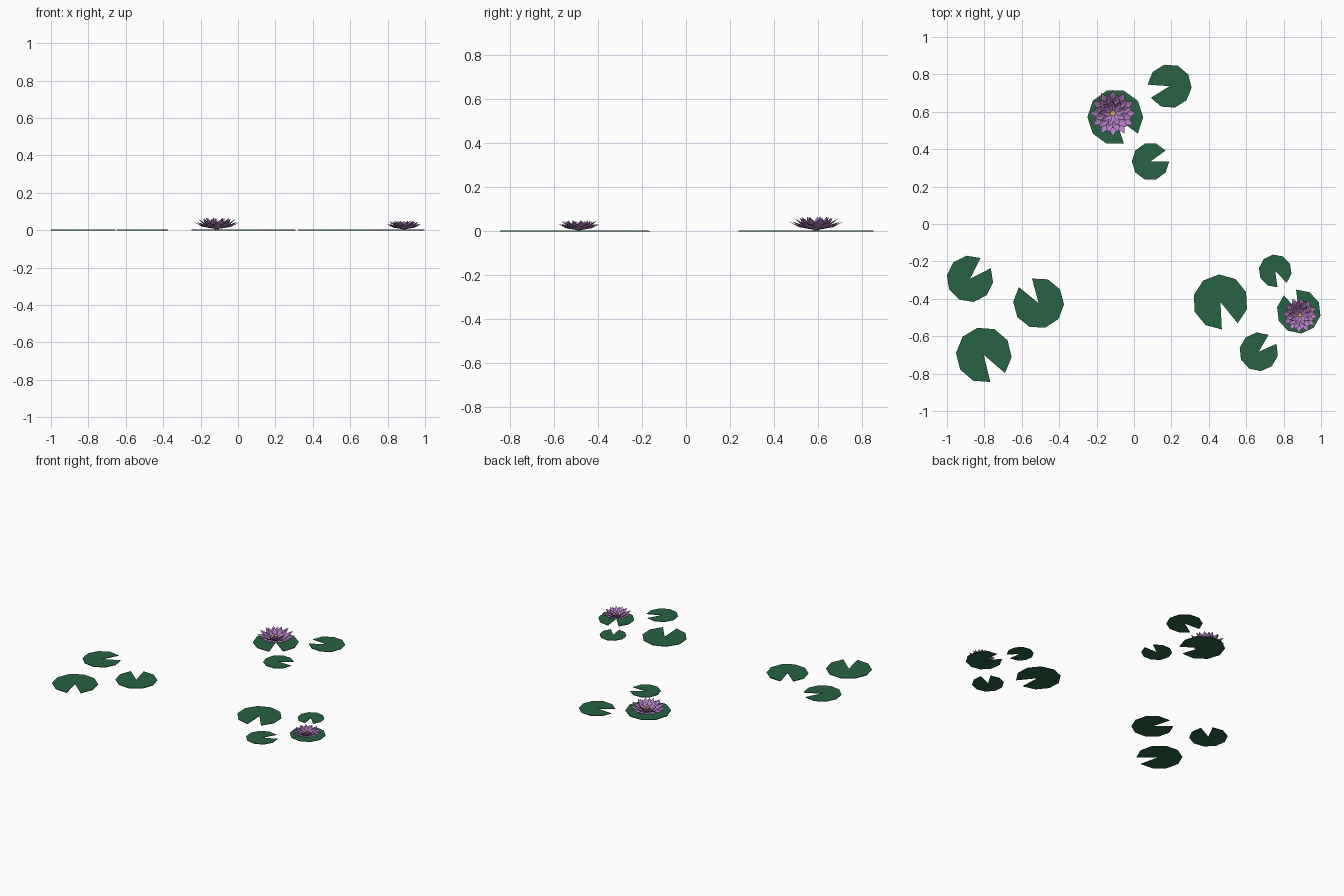
import bpy, bmesh
from math import radians, sin, cos, pi

if "Cube" in bpy.data.objects:
    bpy.data.objects.remove(bpy.data.objects["Cube"])


def material(name, rgb):
    m = bpy.data.materials.new(name)
    m.diffuse_color = (*rgb, 1)
    m.use_nodes = True
    m.node_tree.nodes["Principled BSDF"].inputs["Base Color"].default_value = m.diffuse_color
    return m


GREEN = material("pad green", (0.02, 0.125, 0.055))
PURPLE = material("petal purple", (0.46, 0.22, 0.56))
YELLOW = material("stamen yellow", (0.65, 0.45, 0.08))


def finish(bm, name, mat, loc):
    bmesh.ops.recalc_face_normals(bm, faces=bm.faces)
    me = bpy.data.meshes.new(name)
    bm.to_mesh(me)
    bm.free()
    ob = bpy.data.objects.new(name, me)
    me.materials.append(mat)
    ob.location = loc
    bpy.context.collection.objects.link(ob)


# Lily pad: thin ten-sided disc with one wedge missing at the notch angle
def lily_pad(name, x, y, r, notch):
    bm = bmesh.new()
    start = radians(notch + 18)
    rim = [(r * cos(start + i * pi / 5), r * sin(start + i * pi / 5)) for i in range(10)]
    verts = [bm.verts.new((px, py, 0)) for px, py in [(0, 0)] + rim]
    faces = [bm.faces.new((verts[0], verts[i], verts[i + 1])) for i in range(1, 10)]
    ext = bmesh.ops.extrude_face_region(bm, geom=faces, use_keep_orig=True)
    top = [g for g in ext["geom"] if isinstance(g, bmesh.types.BMVert)]
    bmesh.ops.translate(bm, verts=top, vec=(0, 0, r * 0.03))
    finish(bm, name, GREEN, (x, y, 0))


# Petal rings: count, start angle, tip radius, tip height, half width
RINGS = [
    (12, 0, 0.125, 0.045, 0.022),
    (12, 15, 0.105, 0.061, 0.020),
    (9, 5, 0.072, 0.067, 0.016),
]


# Water-lily flower: rings of cupped, pointed petals around a small yellow centre
def flower(name, x, y, s, turn):
    bm = bmesh.new()
    for count, offset, tip_r, tip_z, w in RINGS:
        for k in range(count):
            a = radians(turn + offset) + k * 2 * pi / count

            def v(r, side, z):
                return bm.verts.new((s * (r * cos(a) - side * sin(a)),
                                     s * (r * sin(a) + side * cos(a)), s * z))

            base, tip = v(0.008, 0, 0.007), v(tip_r, 0, tip_z)
            keel = v(tip_r * 0.62, 0, tip_z * 0.42)
            for side in (-1, 1):
                low = v(tip_r * 0.42, side * w * 0.8, tip_z * 0.38)
                high = v(tip_r * 0.72, side * w * 0.9, tip_z * 0.68)
                bm.faces.new((base, keel, low))
                bm.faces.new((keel, high, low))
                bm.faces.new((keel, tip, high))
    finish(bm, name + "_petals", PURPLE, (x, y, 0))

    bm = bmesh.new()
    bmesh.ops.create_cone(bm, cap_ends=True, segments=8, radius1=0.012 * s,
                          radius2=0.015 * s, depth=0.035 * s)
    bmesh.ops.translate(bm, verts=bm.verts, vec=(0, 0, 0.0215 * s))
    finish(bm, name + "_stamen", YELLOW, (x, y, 0))


# Pads: x, y, radius, notch direction in degrees
PADS = [
    (-0.10, 0.571, 0.149, -54), (0.19, 0.737, 0.118, 194), (0.088, 0.334, 0.10, 18),
    (-0.877, -0.293, 0.125, 45), (-0.51, -0.423, 0.136, 123), (-0.803, -0.70, 0.149, -58.5),
    (0.462, -0.417, 0.147, -69), (0.755, -0.251, 0.088, -64), (0.881, -0.468, 0.118, 115),
    (0.667, -0.683, 0.104, 42),
]
for i, pad in enumerate(PADS):
    lily_pad(f"lily_pad_{i + 1}", *pad)

# Two blossoms, each resting on a pad
flower("large_flower", -0.113, 0.592, 1.0, 90)
flower("small_flower", 0.888, -0.487, 0.77, 85)
